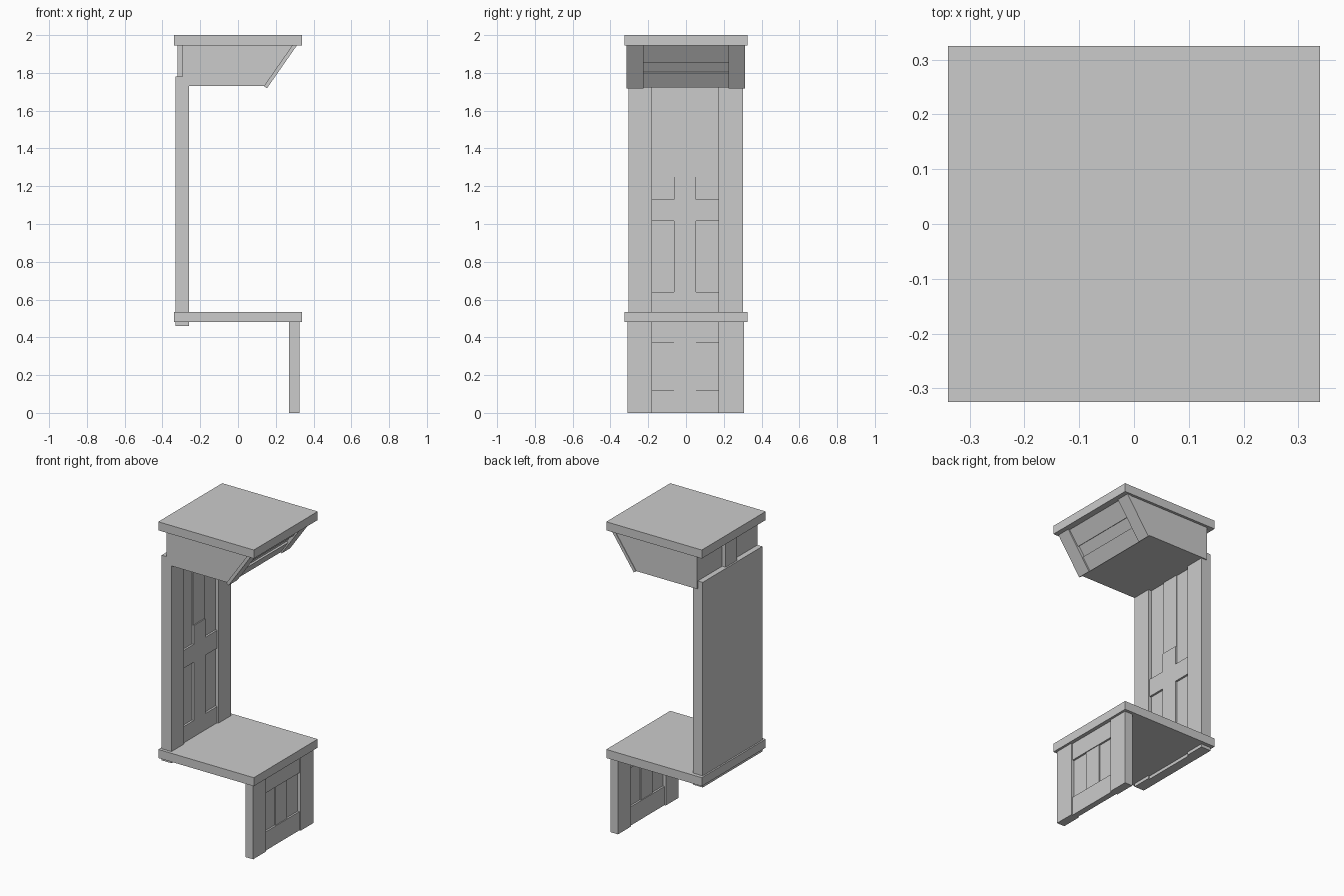
import bpy

if "Cube" in bpy.data.objects:
    bpy.data.objects.remove(bpy.data.objects["Cube"])

def prism(name, profile, y0, y1):
    """Extrude an xz profile along y."""
    n = len(profile)
    verts = [(x, y, z) for y in (y0, y1) for x, z in profile]
    faces = [tuple(range(n)), tuple(range(2 * n - 1, n - 1, -1))]
    faces += [(i, i + n, (i + 1) % n + n, (i + 1) % n) for i in range(n)]
    me = bpy.data.meshes.new(name)
    me.from_pydata(verts, [], faces)
    bm_fix(me)
    ob = bpy.data.objects.new(name, me)
    bpy.context.collection.objects.link(ob)
    return ob

def bm_fix(me):
    import bmesh
    bm = bmesh.new()
    bm.from_mesh(me)
    bmesh.ops.recalc_face_normals(bm, faces=bm.faces)
    bm.to_mesh(me)
    bm.free()

def board(name, x0, x1, y0, y1, z0, z1):
    return prism(name, [(x0, z0), (x1, z0), (x1, z1), (x0, z1)], y0, y1)

# Column edges shared by the door-like panels
IN_L, MID_L, MID_R, IN_R = -0.18, -0.063, 0.053, 0.173

# Top and seat boards
board("top_board", -0.34, 0.34, -0.325, 0.325, 1.945, 2.0)
board("seat_board", -0.34, 0.34, -0.325, 0.325, 0.48, 0.535)

# Tall back: slab, stiles, rails and mullions
board("back_slab", -0.33, -0.283, -0.303, 0.299, 0.46, 1.78)
board("back_stile_left", -0.33, -0.26, -0.305, IN_L, 0.46, 1.78)
board("back_stile_right", -0.33, -0.26, IN_R, 0.301, 0.46, 1.78)
board("back_bottom_rail", -0.30, -0.27, IN_L, IN_R, 0.46, 0.64)
board("back_middle_rail", -0.30, -0.27, IN_L, IN_R, 1.015, 1.13)
board("back_lower_mullion", -0.30, -0.27, MID_L, MID_R, 0.64, 1.25)
board("back_upper_mullion", -0.32, -0.277, MID_L, MID_R, 1.25, 1.945)

# Seat front: panelled on both faces
board("front_panel", 0.291, 0.304, IN_L, IN_R, 0.05, 0.48)
board("front_stile_left", 0.27, 0.325, -0.31, IN_L, 0.0, 0.48)
board("front_stile_right", 0.27, 0.325, IN_R, 0.306, 0.0, 0.48)
for name, z0, z1 in (("bottom", 0.0, 0.12), ("top", 0.37, 0.48)):
    board(f"front_{name}_rail", 0.279, 0.316, IN_L, IN_R, z0, z1)
board("front_mullion", 0.284, 0.311, MID_L, MID_R, 0.12, 0.37)

# Hood body with sloping front
def slope(z):
    return 0.137 + (z - 1.73) * 0.698

prism("hood_body", [(-0.295, 1.73), (slope(1.73), 1.73),
                    (slope(1.945), 1.945), (-0.295, 1.945)], -0.306, 0.308)

# Boards lying on the sloping face
def slope_board(name, y0, y1, z0, z1, t):
    dx, dz = 0.82 * t, -0.572 * t
    a, b = (slope(z0), z0), (slope(z1), z1)
    prism(name, [a, (a[0] + dx, a[1] + dz), (b[0] + dx, b[1] + dz), b], y0, y1)

slope_board("hood_stile_left", -0.314, -0.225, 1.73, 1.956, 0.02)
slope_board("hood_stile_right", 0.225, 0.312, 1.73, 1.956, 0.02)
slope_board("hood_bottom_rail", -0.225, 0.225, 1.73, 1.806, 0.011)
slope_board("hood_top_rail", -0.225, 0.225, 1.861, 1.951, 0.011)
